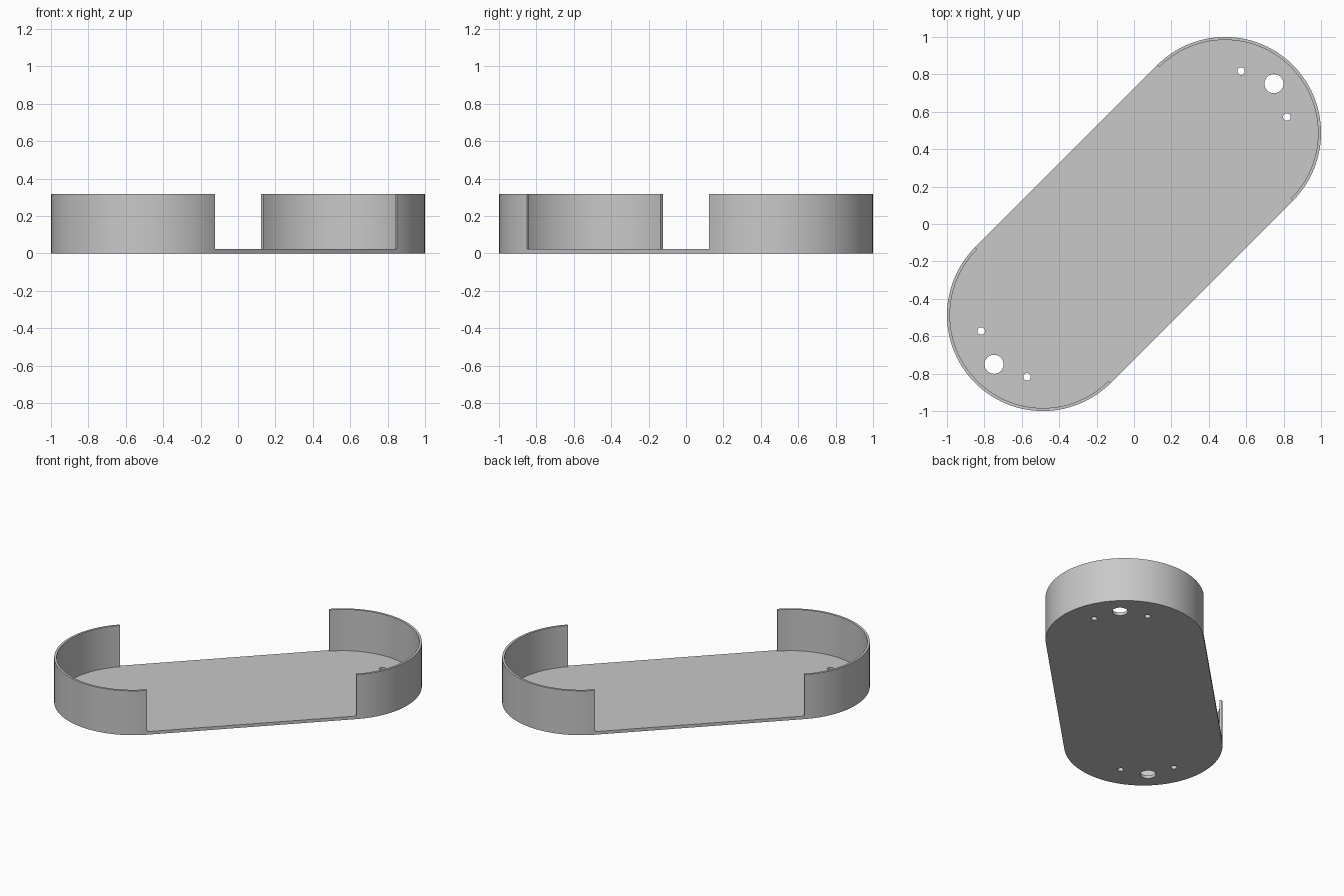
import bpy
import bmesh
from math import pi, cos, sin, radians

cube = bpy.data.objects.get("Cube")
if cube:
    bpy.data.objects.remove(cube, do_unlink=True)

CENTRE = 0.487      # x and y of each rounded end
RADIUS = 0.513
WALL = 0.016
FLOOR = 0.022
HEIGHT = 0.317
ARC_STEPS = 56
# Holes at one end: x, y, radius
HOLES = [(0.748, 0.75, 0.051), (0.572, 0.817, 0.02), (0.817, 0.572, 0.02)]

grey = bpy.data.materials.new("plain grey")
grey.use_nodes = True
colour = (0.58, 0.58, 0.58, 1)
grey.diffuse_color = colour
grey.node_tree.nodes["Principled BSDF"].inputs["Base Color"].default_value = colour

bm = bmesh.new()


def arc(cx, cy, r, start, sweep, steps):
    """Vertices along a circular arc on the ground."""
    angles = [start + sweep * i / steps for i in range(steps + 1)]
    return [bm.verts.new((cx + r * cos(a), cy + r * sin(a), 0)) for a in angles]


def closed_loop(verts):
    return [bm.edges.new((a, b)) for a, b in zip(verts, verts[1:] + verts[:1])]


def raise_faces(faces, dz):
    """Extrude faces upwards and return the new top faces."""
    geom = bmesh.ops.extrude_face_region(bm, geom=faces)["geom"]
    verts = [g for g in geom if isinstance(g, bmesh.types.BMVert)]
    bmesh.ops.translate(bm, verts=verts, vec=(0, 0, dz))
    return [g for g in geom if isinstance(g, bmesh.types.BMFace)]


# Floor outline, wall strips and holes at both ends
outline, strips, edges = [], [], []
for side in (1, -1):
    c = CENTRE * side
    start = radians(-45 if side == 1 else 135)
    outer = arc(c, c, RADIUS, start, pi, ARC_STEPS)
    inner = arc(c, c, RADIUS - WALL, start, pi, ARC_STEPS)
    outline += [outer[0]] + inner + [outer[-1]]
    strips.append((outer, inner))
    for x, y, r in HOLES:
        steps = 32
        edges += closed_loop(arc(x * side, y * side, r, 0, 2 * pi * (steps - 1) / steps, steps - 1))
edges += closed_loop(outline)

# Floor with open holes
bmesh.ops.triangle_fill(bm, edges=edges, use_beauty=True, normal=(0, 0, 1))

# Footprint of the two curved walls
for outer, inner in strips:
    for i in range(ARC_STEPS):
        bm.faces.new((outer[i], outer[i + 1], inner[i + 1], inner[i]))

# Thicken the floor, then raise the walls from its rim
bmesh.ops.recalc_face_normals(bm, faces=bm.faces[:])
top = raise_faces(bm.faces[:], FLOOR)


def on_rim(face):
    p = face.calc_center_median()
    s = 1 if p.x + p.y > 0 else -1
    d = ((p.x - s * CENTRE) ** 2 + (p.y - s * CENTRE) ** 2) ** 0.5
    return len(face.verts) == 4 and d > RADIUS - WALL


raise_faces([f for f in top if on_rim(f)], HEIGHT - FLOOR)
bmesh.ops.recalc_face_normals(bm, faces=bm.faces[:])

mesh = bpy.data.meshes.new("tray")
bm.to_mesh(mesh)
bm.free()
mesh.materials.append(grey)
tray = bpy.data.objects.new("tray", mesh)
bpy.context.collection.objects.link(tray)

bpy.ops.object.select_all(action="DESELECT")
tray.select_set(True)
bpy.context.view_layer.objects.active = tray
bpy.ops.object.shade_smooth_by_angle(angle=radians(30))
